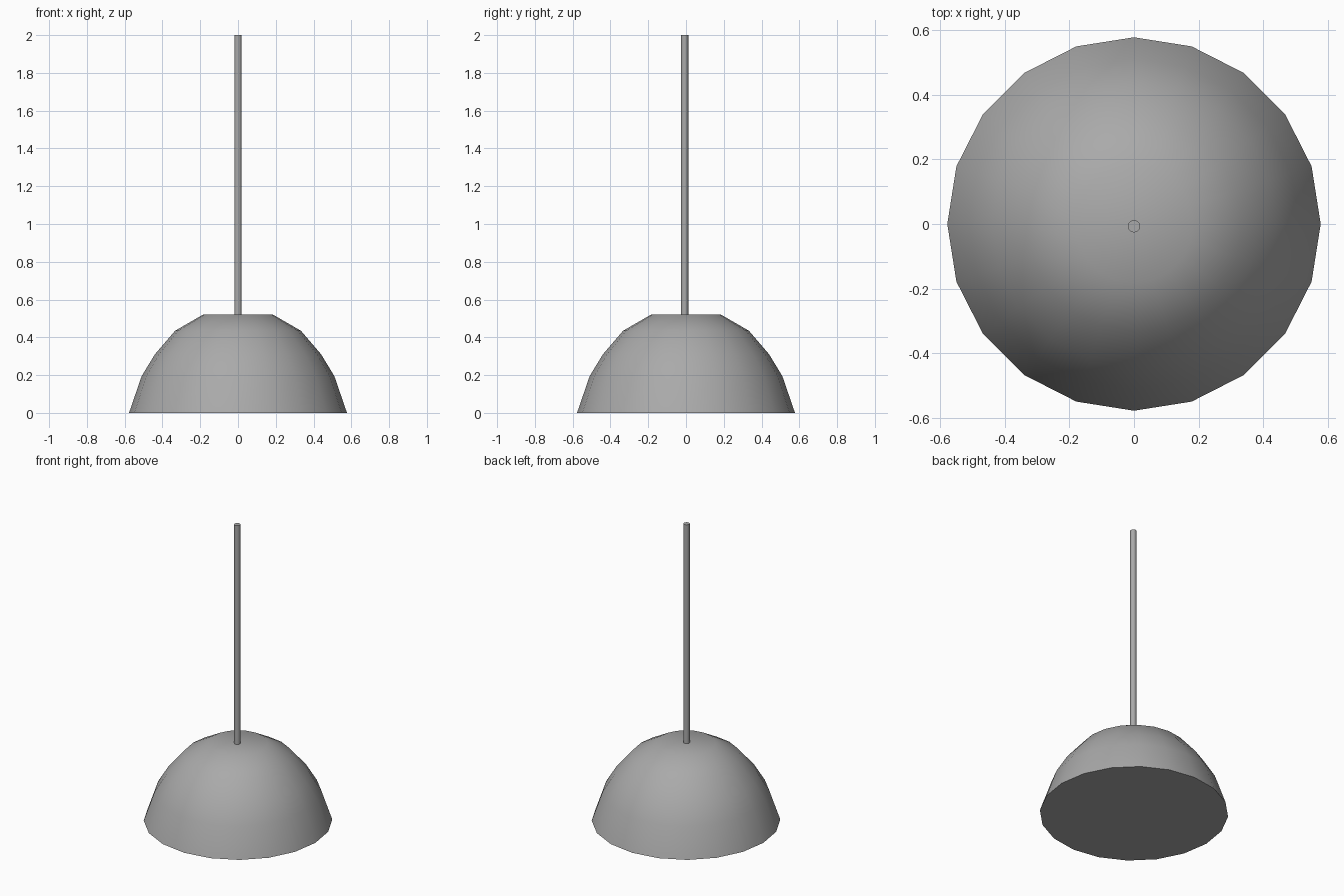
import bpy, bmesh, math

cube = bpy.data.objects.get("Cube")
if cube:
    bpy.data.objects.remove(cube)

grey = bpy.data.materials.new("mid_grey")
grey.use_nodes = True
colour = (0.4, 0.4, 0.4, 1)
grey.diffuse_color = colour
grey.node_tree.nodes["Principled BSDF"].inputs["Base Color"].default_value = colour


def turned(name, profile, sides, location=(0, 0, 0)):
    """Closed solid from (radius, height) rings, listed from bottom to top."""
    bm = bmesh.new()
    rings = []
    for radius, height in profile:
        angles = [2 * math.pi * i / sides for i in range(sides)]
        rings.append([bm.verts.new((radius * math.cos(a), radius * math.sin(a), height))
                      for a in angles])
    for low, high in zip(rings, rings[1:]):
        for i in range(sides):
            j = (i + 1) % sides
            bm.faces.new((low[i], low[j], high[j], high[i]))
    bm.faces.new(reversed(rings[0]))
    bm.faces.new(rings[-1])
    mesh = bpy.data.meshes.new(name)
    bm.to_mesh(mesh)
    bm.free()
    mesh.materials.append(grey)
    obj = bpy.data.objects.new(name, mesh)
    obj.location = location
    bpy.context.collection.objects.link(obj)
    bpy.ops.object.select_all(action="DESELECT")
    obj.select_set(True)
    bpy.context.view_layer.objects.active = obj
    bpy.ops.object.shade_smooth_by_angle(angle=math.radians(35))
    return obj


# Domed shade with a flat top and closed underside
turned("dome_shade", [(0.577, 0), (0.51, 0.195), (0.44, 0.31),
                      (0.333, 0.435), (0.182, 0.522)], 20)

# Thin hanging rod
turned("hanging_rod", [(0.019, 0.52), (0.019, 2)], 20, (0, -0.007, 0))
